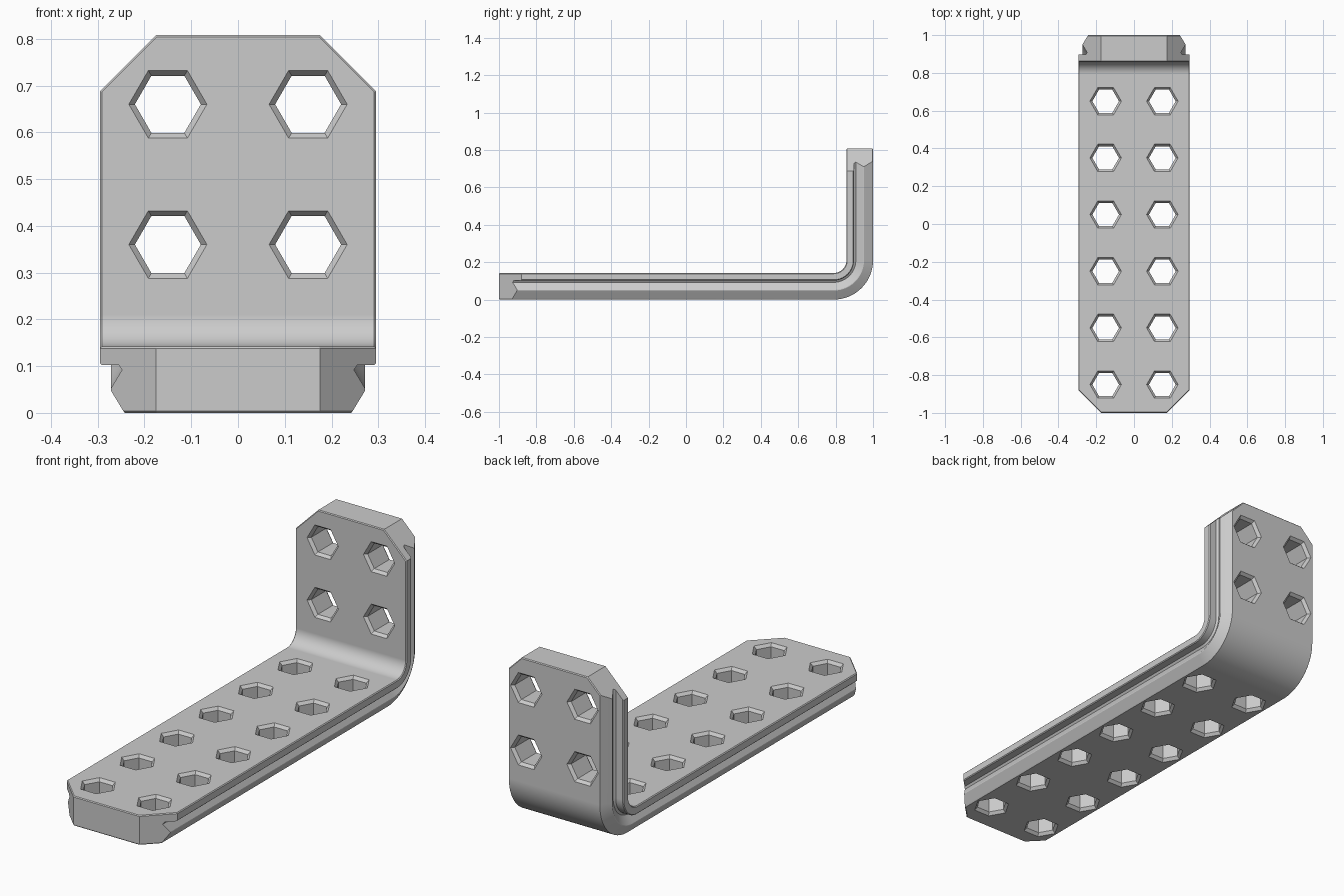
import bpy, bmesh, math
from mathutils import Vector, Matrix

cube = bpy.data.objects.get("Cube")
if cube:
    bpy.data.objects.remove(cube, do_unlink=True)

THICK, TOP, BEND, EDGE = 0.142, 0.808, 0.21, 0.004
BEND_Y = 1 - BEND

grey = bpy.data.materials.new("plain grey")
grey.use_nodes = True
colour = (0.6, 0.6, 0.6, 1)
grey.diffuse_color = colour
grey.node_tree.nodes["Principled BSDF"].inputs["Base Color"].default_value = colour


def make_object(name, bm):
    bmesh.ops.recalc_face_normals(bm, faces=bm.faces)
    mesh = bpy.data.meshes.new(name)
    bm.to_mesh(mesh)
    bm.free()
    mesh.materials.append(grey)
    obj = bpy.data.objects.new(name, mesh)
    bpy.context.collection.objects.link(obj)
    return obj


def skin(bm, rings):
    """Join rings of points into a capped tube."""
    loops = [[bm.verts.new(p) for p in ring] for ring in rings]
    n = len(loops[0])
    for a, b in zip(loops, loops[1:]):
        for i in range(n):
            j = (i + 1) % n
            bm.faces.new((a[i], a[j], b[j], b[i]))
    bm.faces.new(loops[0])
    bm.faces.new(loops[-1])


# Half section: half width and height above the outer surface
half = [(0.242, 0), (0.246, 0.005), (0.272, 0.048), (0.272, 0.052),
        (0.248, 0.092), (0.255, 0.102), (0.291, 0.102), (0.295, 0.106),
        (0.295, THICK - EDGE), (0.295 - EDGE, THICK)]
section = half + [(-x, h) for x, h in reversed(half)]

# Sweep the section along the base, round the bend and up the upright
rings = [[(x, -1, h) for x, h in section]]
STEPS = 20
for k in range(STEPS + 1):
    a = math.pi / 2 * k / STEPS
    rings.append([(x, BEND_Y + (BEND - h) * math.sin(a), BEND - (BEND - h) * math.cos(a))
                  for x, h in section])
rings.append([(x, 1 - h, TOP) for x, h in section])
bm = bmesh.new()
skin(bm, rings)


def slice_off(in_arm, point, normal):
    """Trim one arm with a plane and close the cut."""
    faces = [f for f in bm.faces if in_arm(f.calc_center_median())]
    geom = set(faces)
    for f in faces:
        geom.update(f.edges)
        geom.update(f.verts)
    bmesh.ops.bisect_plane(bm, geom=list(geom), dist=1e-6, plane_co=point,
                           plane_no=normal, clear_outer=True)
    bmesh.ops.holes_fill(bm, edges=[e for e in bm.edges if e.is_boundary], sides=0)


# Clipped corners and fine edge chamfers at both ends
arms = [(lambda c: c.y < 0.5, Vector((0, -1, 0)), Vector((0, 0, 1)),
         Vector((0, -1, 0)), Vector((0, -1, THICK))),
        (lambda c: c.z > 0.3, Vector((0, 0, 1)), Vector((0, -1, 0)),
         Vector((0, 1, TOP)), Vector((0, 1 - THICK, TOP)))]
for in_arm, along, inward, outer, inner in arms:
    for side in (-1, 1):
        across = Vector((side, 0, 0))
        slice_off(in_arm, outer + across * 0.175, across + along)
    for side in (-1, 0, 1):
        n = (Vector((side, 0, 0)) + along).normalized()
        shift = Vector((side * 0.175, 0, 0)) - n * EDGE
        slice_off(in_arm, inner + shift, n + inward)
        slice_off(in_arm, outer + shift, n - inward)
bracket = make_object("bracket", bm)

# Hexagonal holes, countersunk on both faces
cut = bmesh.new()
FLARE, WIDE, NARROW, OVER = 0.014, 0.0835, 0.0705, 0.01
stack = [(-OVER, WIDE + OVER), (FLARE, NARROW),
         (THICK - FLARE, NARROW), (THICK + OVER, WIDE + OVER)]
stack.insert(1, (0, WIDE))
stack.insert(4, (THICK, WIDE))


def hole(matrix):
    skin(cut, [[matrix @ Vector((r * math.cos(math.pi / 3 * i),
                                 r * math.sin(math.pi / 3 * i), d))
                for i in range(6)] for d, r in stack])


upright_turn = Matrix.Rotation(math.pi / 2, 4, 'X')
for x in (-0.15, 0.15):
    for k in range(6):
        hole(Matrix.Translation((x, -0.85 + 0.3 * k, 0)))
    for z in (0.36, 0.66):
        hole(Matrix.Translation((x, 1, z)) @ upright_turn)
cutter = make_object("hole_cutter", cut)
cutter.hide_render = True

bpy.ops.object.select_all(action='DESELECT')
bpy.context.view_layer.objects.active = bracket
bracket.select_set(True)
boolean = bracket.modifiers.new("holes", 'BOOLEAN')
boolean.operation = 'DIFFERENCE'
boolean.solver = 'EXACT'
boolean.object = cutter
bpy.ops.object.modifier_apply(modifier=boolean.name)
bpy.data.objects.remove(cutter, do_unlink=True)

# Smooth bend, crisp edges
bpy.ops.object.shade_smooth_by_angle(angle=math.radians(20))
weighted = bracket.modifiers.new("flat_faces", 'WEIGHTED_NORMAL')
weighted.keep_sharp = True
